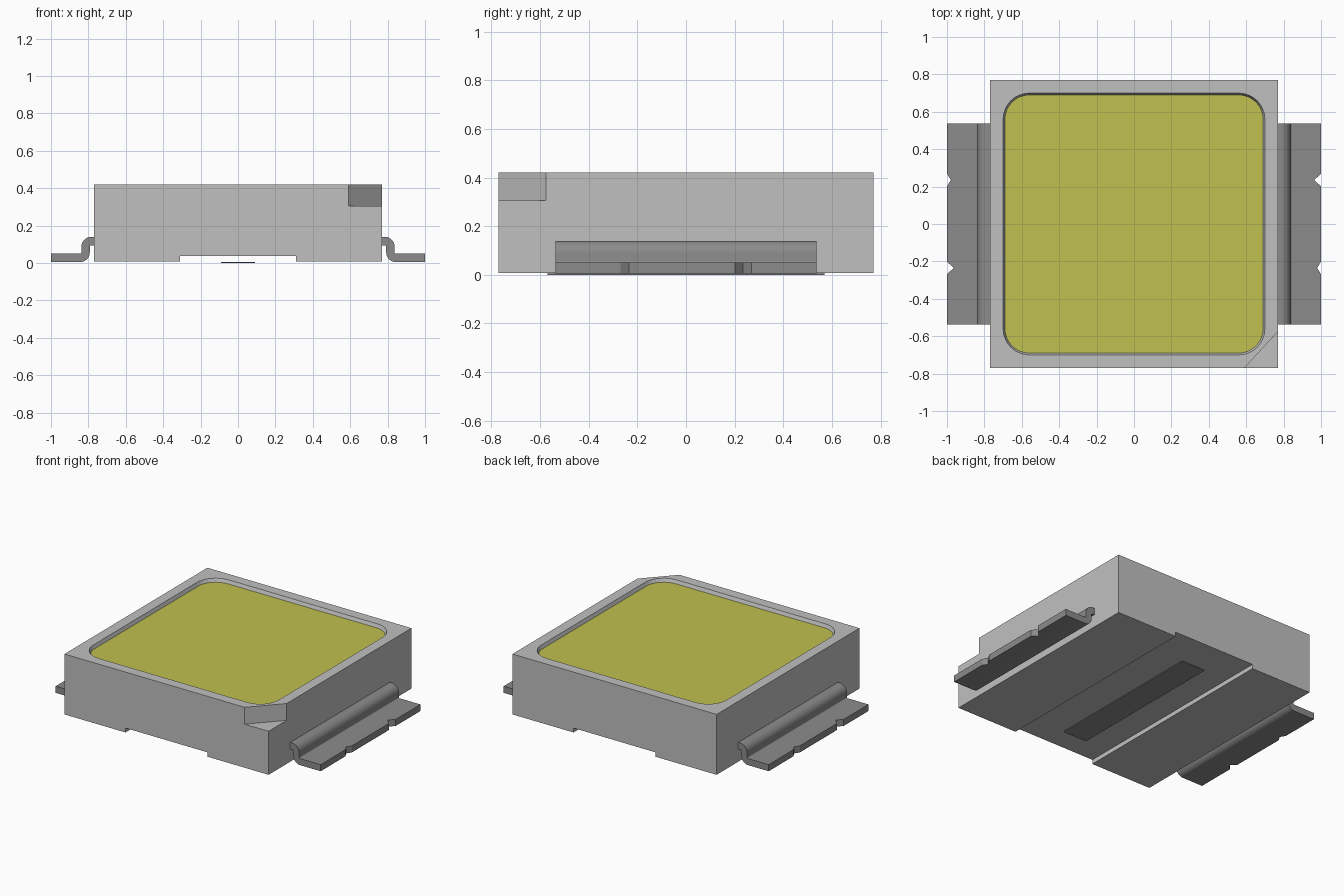
import bpy, bmesh, math
from mathutils import Matrix, Vector

cube = bpy.data.objects.get("Cube")
if cube:
    bpy.data.objects.remove(cube, do_unlink=True)


def material(name, rgb):
    m = bpy.data.materials.new(name)
    m.use_nodes = True
    m.diffuse_color = (*rgb, 1)
    m.node_tree.nodes["Principled BSDF"].inputs["Base Color"].default_value = (*rgb, 1)
    return m


housing_grey = material("housing grey", (0.53, 0.53, 0.53))
metal_grey = material("metal grey", (0.26, 0.26, 0.26))
phosphor_yellow = material("phosphor yellow", (0.53, 0.53, 0.08))


def loft(name, lower, upper, mat):
    """Solid between two matching outlines of 3D points."""
    bm = bmesh.new()
    a = [bm.verts.new(p) for p in lower]
    b = [bm.verts.new(p) for p in upper]
    bm.faces.new(a)
    bm.faces.new(b)
    for i in range(len(a)):
        j = (i + 1) % len(a)
        bm.faces.new((a[i], a[j], b[j], b[i]))
    bmesh.ops.recalc_face_normals(bm, faces=bm.faces)
    mesh = bpy.data.meshes.new(name)
    bm.to_mesh(mesh)
    bm.free()
    mesh.materials.append(mat)
    ob = bpy.data.objects.new(name, mesh)
    bpy.context.collection.objects.link(ob)
    return ob


def prism_z(name, outline, z0, z1, mat):
    return loft(name, [(x, y, z0) for x, y in outline], [(x, y, z1) for x, y in outline], mat)


def prism_y(name, outline, half, mat):
    return loft(name, [(x, -half, z) for x, z in outline], [(x, half, z) for x, z in outline], mat)


def carve(ob, cutter):
    """Subtract the cutter, bake the result and remove the cutter."""
    cutter.hide_render = True
    mod = ob.modifiers.new("cut", "BOOLEAN")
    mod.operation, mod.solver, mod.object = "DIFFERENCE", "EXACT", cutter
    bpy.context.view_layer.objects.active = ob
    bpy.ops.object.modifier_apply(modifier=mod.name)
    bpy.data.objects.remove(cutter, do_unlink=True)


def arc(cx, cy, r, start, end, steps=8):
    angles = [math.radians(start + (end - start) * i / steps) for i in range(steps + 1)]
    return [(cx + r * math.cos(t), cy + r * math.sin(t)) for t in angles]


def rounded_square(half, r):
    c = half - r
    corners = [(c, c), (-c, c), (-c, -c), (c, -c)]
    return [p for i, (x, y) in enumerate(corners) for p in arc(x, y, r, 90 * i, 90 * i + 90)]


# Housing with a shallow channel underneath
W, TOP, BASE = 0.77, 0.42, 0.008
FLOOR = TOP - 0.025
housing = prism_y("housing", [(-W, BASE), (-0.31, BASE), (-0.31, 0.038), (0.31, 0.038),
                              (0.31, BASE), (W, BASE), (W, TOP), (-W, TOP)], W, housing_grey)

# Corner mark step
carve(housing, prism_z("corner_cutter", [(0.59, -W), (0.59, -0.9), (0.9, -0.9), (0.9, -0.575), (W, -0.575)],
                       0.305, 0.5, housing_grey))

# Tapered recess in the top
recess_low = [(x, y, FLOOR) for x, y in rounded_square(0.69, 0.13)]
recess_high = [(x, y, TOP + 0.025) for x, y in rounded_square(0.71, 0.15)]
carve(housing, loft("recess_cutter", recess_low, recess_high, housing_grey))

# Light-emitting surface
prism_z("emitting_surface", rounded_square(0.69, 0.13), FLOOR - 0.004, FLOOR + 0.002, phosphor_yellow)

# Thermal pad under the housing
prism_z("thermal_pad", [(-0.09, -0.57), (0.09, -0.57), (0.09, 0.57), (-0.09, 0.57)], 0, 0.007, metal_grey)

# Left lead: S-bent strip
T = 0.045
upper_side = [(0.74, 0.14)] + arc(0.785, 0.0875, 0.0525, 90, 0) + arc(0.845, 0.0575, 0.0075, 180, 270) + [(1, 0.05)]
lower_side = [(0.74, 0.095)] + arc(0.785, 0.0875, 0.0075, 90, 0) + arc(0.845, 0.0575, 0.0525, 180, 270) + [(1, 0.005)]
lead = prism_y("left_lead", upper_side + lower_side[::-1], 0.5375, metal_grey)

# Trim notches in the foot edge
for y, depth in ((0.235, 0.036), (-0.235, 0.021)):
    slope = 0.034 / depth
    reach = depth + 0.05
    carve(lead, prism_z("notch_cutter", [(1 - depth, y), (1.05, y - slope * reach), (1.05, y + slope * reach)],
                        -0.1, 0.2, metal_grey))

bpy.ops.object.select_all(action="DESELECT")
lead.select_set(True)
bpy.context.view_layer.objects.active = lead
bpy.ops.object.shade_smooth_by_angle(angle=math.radians(30))

# Right lead: the same part turned half way round
other = lead.copy()
other.data = lead.data.copy()
other.name = "right_lead"
other.data.transform(Matrix.Rotation(math.pi, 4, "Z"))
bpy.context.collection.objects.link(other)
